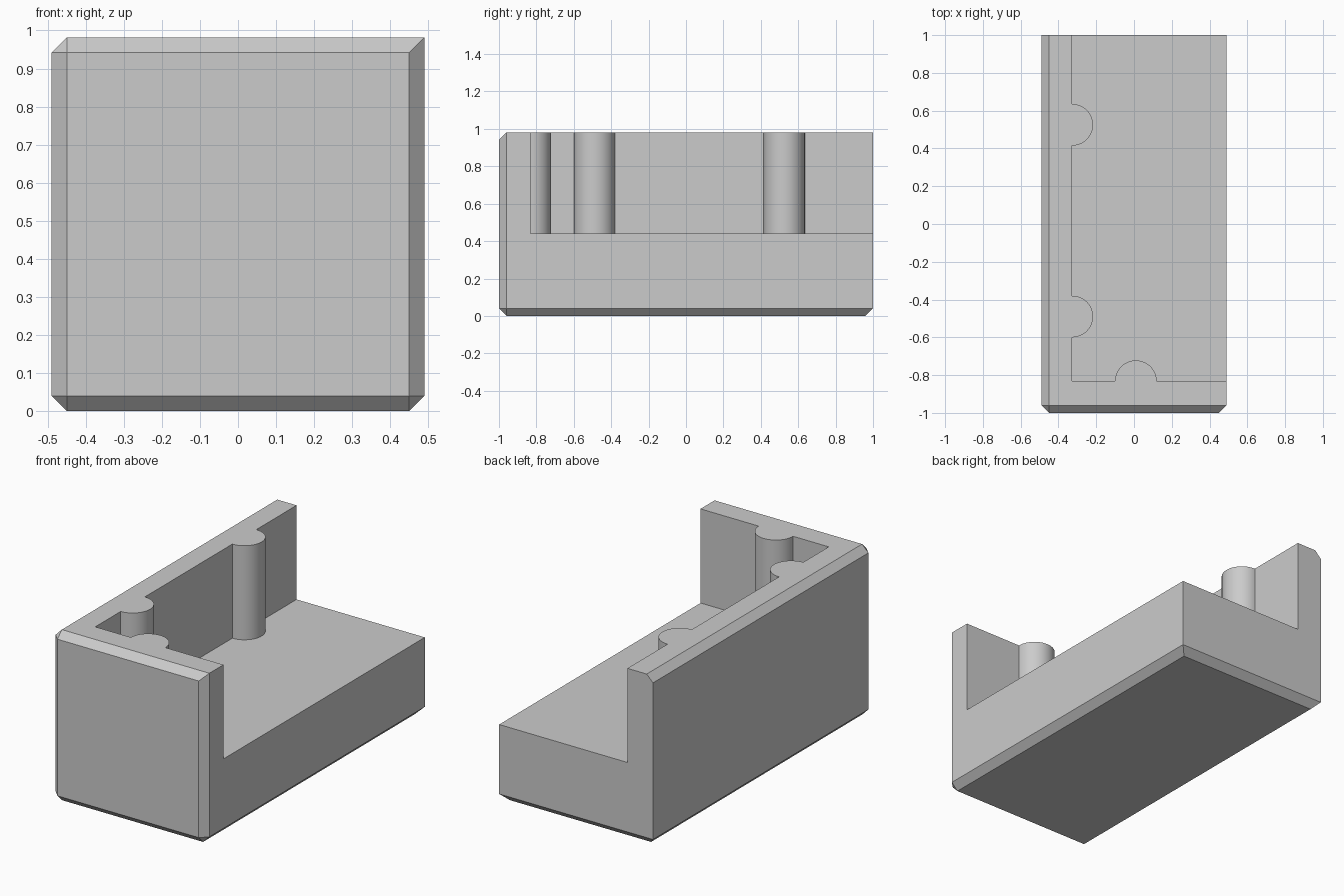
import bpy, bmesh
from math import sin, cos, pi, radians
from mathutils import Matrix

if "Cube" in bpy.data.objects:
    bpy.data.objects.remove(bpy.data.objects["Cube"], do_unlink=True)

W, D, H = 0.49, 1.0, 0.982       # half width, half depth, height
CHAMFER = 0.04
WALL_X, WALL_Y, FLOOR = -0.327, -0.832, 0.44
STUD_R = 0.11

grey = bpy.data.materials.new("light grey")
grey.use_nodes = True
colour = (0.6, 0.6, 0.6, 1)
grey.diffuse_color = colour
grey.node_tree.nodes["Principled BSDF"].inputs["Base Color"].default_value = colour


def add_object(name, bm):
    bmesh.ops.recalc_face_normals(bm, faces=bm.faces)
    mesh = bpy.data.meshes.new(name)
    bm.to_mesh(mesh)
    bm.free()
    mesh.materials.append(grey)
    obj = bpy.data.objects.new(name, mesh)
    bpy.context.collection.objects.link(obj)
    return obj


def half_round(cx, cy, start, end, steps=24):
    """Arc of points for a half-round stud standing against a wall."""
    angles = [start + (end - start) * i / steps for i in range(steps + 1)]
    return [(cx + STUD_R * cos(a), cy + STUD_R * sin(a)) for a in angles]


# Block with chamfered outer edges; the open side and back stay sharp
bm = bmesh.new()
bmesh.ops.create_cube(bm, size=1, matrix=Matrix.Translation((0, 0, H / 2))
                      @ Matrix.Diagonal((2 * W, 2 * D, H, 1)))


def chamfered(edge):
    a, b = (v.co for v in edge.verts)
    mid = (a + b) / 2
    bottom = mid.z < 0.01
    front = mid.y < -D + 0.01
    right_top = mid.x < -W + 0.01 and mid.z > H - 0.01
    return bottom or front or right_top


bmesh.ops.bevel(bm, geom=[e for e in bm.edges if chamfered(e)], offset=CHAMFER,
                offset_type='OFFSET', segments=1, profile=0.5, affect='EDGES')
body = add_object("corner_block", bm)

# Recess outline: two walls with half-round studs, open on the other two sides
outline = [(W + 0.1, D + 0.1), (WALL_X, D + 0.1)]
for y in (0.525, -0.49):
    outline += half_round(WALL_X, y, pi / 2, -pi / 2)
outline.append((WALL_X, WALL_Y))
outline += half_round(0.01, WALL_Y, pi, 0)
outline.append((W + 0.1, WALL_Y))

bm = bmesh.new()
base = bm.faces.new([bm.verts.new((x, y, FLOOR)) for x, y in outline])
top = bmesh.ops.extrude_face_region(bm, geom=[base])["geom"]
bmesh.ops.translate(bm, vec=(0, 0, H), verts=[v for v in top if isinstance(v, bmesh.types.BMVert)])
cutter = add_object("recess_cutter", bm)
cutter.hide_render = True

# Cut the recess and shade the studs smooth
cut = body.modifiers.new("recess", 'BOOLEAN')
cut.operation = 'DIFFERENCE'
cut.solver = 'EXACT'
cut.object = cutter
bpy.ops.object.select_all(action='DESELECT')
body.select_set(True)
bpy.context.view_layer.objects.active = body
bpy.ops.object.modifier_apply(modifier=cut.name)
bpy.data.objects.remove(cutter, do_unlink=True)
bpy.ops.object.shade_smooth_by_angle(angle=radians(30))
